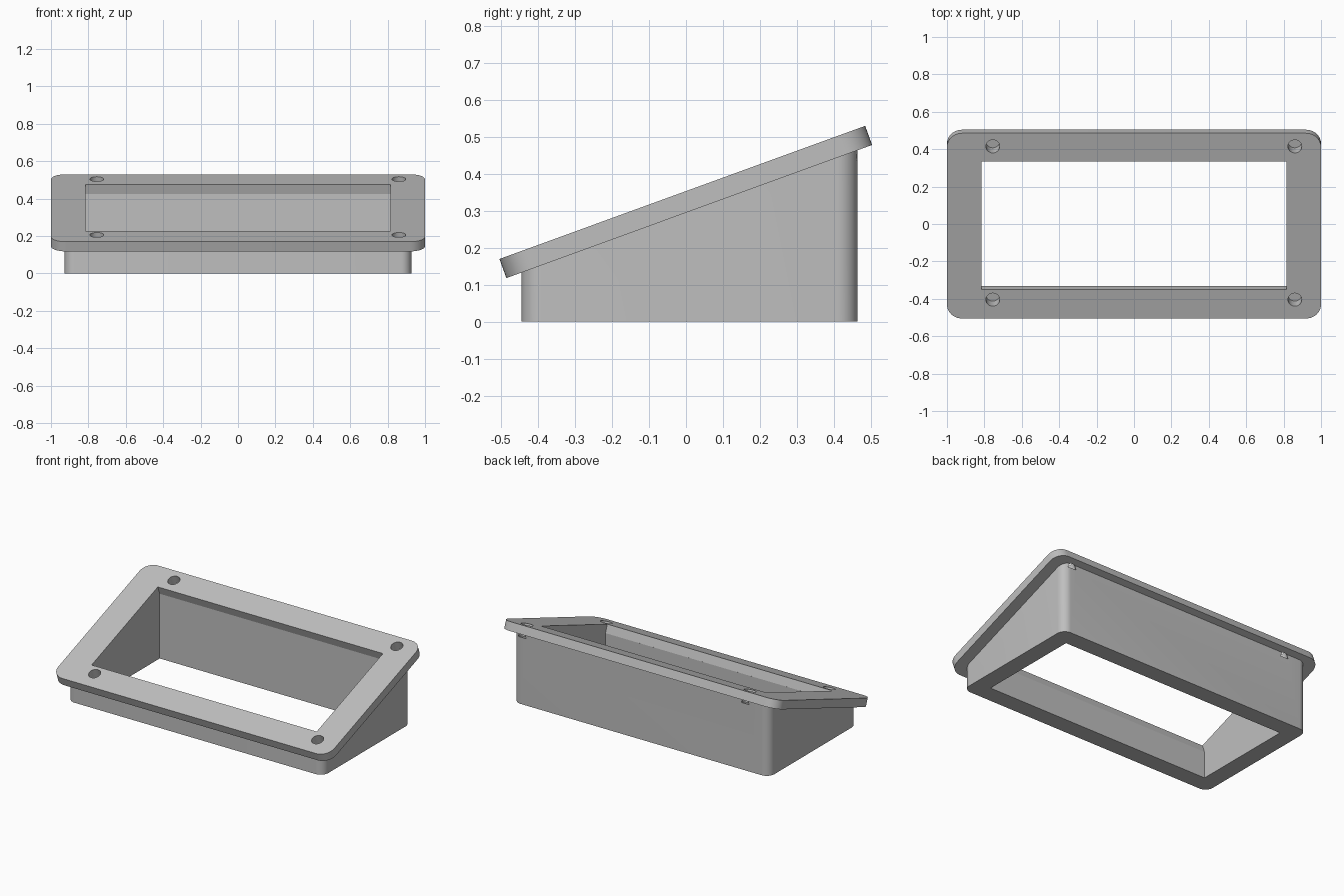
import bpy, bmesh
from math import radians, sin, cos, pi
from mathutils import Matrix, Vector

if "Cube" in bpy.data.objects:
    bpy.data.objects.remove(bpy.data.objects["Cube"])

TILT = radians(20)
THICK = 0.055
# Frame of the sloping plate: origin at the middle of its top face
SLOPE = Matrix.Translation((0, -0.01, 0.35)) @ Matrix.Rotation(TILT, 4, 'X')

grey = bpy.data.materials.new("plain grey")
grey.use_nodes = True
colour = (0.52, 0.52, 0.52, 1)
grey.diffuse_color = colour
grey.node_tree.nodes["Principled BSDF"].inputs["Base Color"].default_value = colour


def finish(name, bm):
    bmesh.ops.recalc_face_normals(bm, faces=bm.faces)
    mesh = bpy.data.meshes.new(name)
    bm.to_mesh(mesh)
    bm.free()
    mesh.materials.append(grey)
    obj = bpy.data.objects.new(name, mesh)
    bpy.context.collection.objects.link(obj)
    return obj


def rounded_prism(hx, y0, y1, z0, z1, radius=0, steps=10):
    """Upright block with rounded vertical corners."""
    bm = bmesh.new()
    corners = [(hx, y1), (-hx, y1), (-hx, y0), (hx, y0)]
    verts = []
    for i, (x, y) in enumerate(corners):
        if not radius:
            verts.append(bm.verts.new((x, y, z0)))
            continue
        cx = x - radius if x > 0 else x + radius
        cy = y - radius if y == y1 else y + radius
        for k in range(steps + 1):
            a = (i + k / steps) * pi / 2
            verts.append(bm.verts.new((cx + radius * cos(a), cy + radius * sin(a), z0)))
    base = bm.faces.new(verts)
    top = bmesh.ops.extrude_face_region(bm, geom=[base], use_keep_orig=True)["geom"]
    bmesh.ops.translate(bm, verts=[v for v in top if isinstance(v, bmesh.types.BMVert)],
                        vec=(0, 0, z1 - z0))
    return bm


def cut(obj, *cutters):
    bpy.context.view_layer.objects.active = obj
    for cutter in cutters:
        mod = obj.modifiers.new("cut", 'BOOLEAN')
        mod.operation, mod.solver, mod.object = 'DIFFERENCE', 'EXACT', cutter
        bpy.ops.object.modifier_apply(modifier=mod.name)


# Sloping face plate
bm = rounded_prism(1.0, -0.527, 0.527, -THICK, 0, radius=0.08)
bm.transform(SLOPE)
plate = finish("face_plate", bm)

# Wedge body, trimmed along the underside of the plate
bm = rounded_prism(0.927, -0.445, 0.465, 0, 0.8, radius=0.055)
normal = SLOPE.to_3x3() @ Vector((0, 0, 1))
trim = bmesh.ops.bisect_plane(bm, geom=bm.verts[:] + bm.edges[:] + bm.faces[:],
                              plane_co=SLOPE @ Vector((0, 0, -THICK)),
                              plane_no=normal, clear_outer=True)
rim = [e for e in trim["geom_cut"] if isinstance(e, bmesh.types.BMEdge)]
bmesh.ops.contextual_create(bm, geom=rim)
body = finish("wedge_body", bm)

# Cutters: square opening in the plate, upright well in the body, screw holes
bm = rounded_prism(0.815, -0.362, 0.367, -0.2, 0.2)
bm.transform(SLOPE)
opening = finish("opening_cutter", bm)
well = finish("well_cutter", rounded_prism(0.815, -0.331, 0.354, -0.2, 1))

bm = bmesh.new()
for x in (-0.755, 0.86):
    for y in (-0.42, 0.452):
        place = SLOPE @ Matrix.Translation((x, y, 0))
        bmesh.ops.create_cone(bm, cap_ends=True, segments=32, radius1=0.037,
                              radius2=0.037, depth=0.16, matrix=place)
holes = finish("screw_hole_cutter", bm)

cut(plate, opening, holes)
cut(body, well, holes)
for cutter in (opening, well, holes):
    bpy.data.objects.remove(cutter)

# Smooth the rounded corners, keep the edges sharp
bpy.ops.object.select_all(action='DESELECT')
for obj in (plate, body):
    obj.select_set(True)
bpy.context.view_layer.objects.active = body
bpy.ops.object.shade_smooth_by_angle(angle=radians(30))
